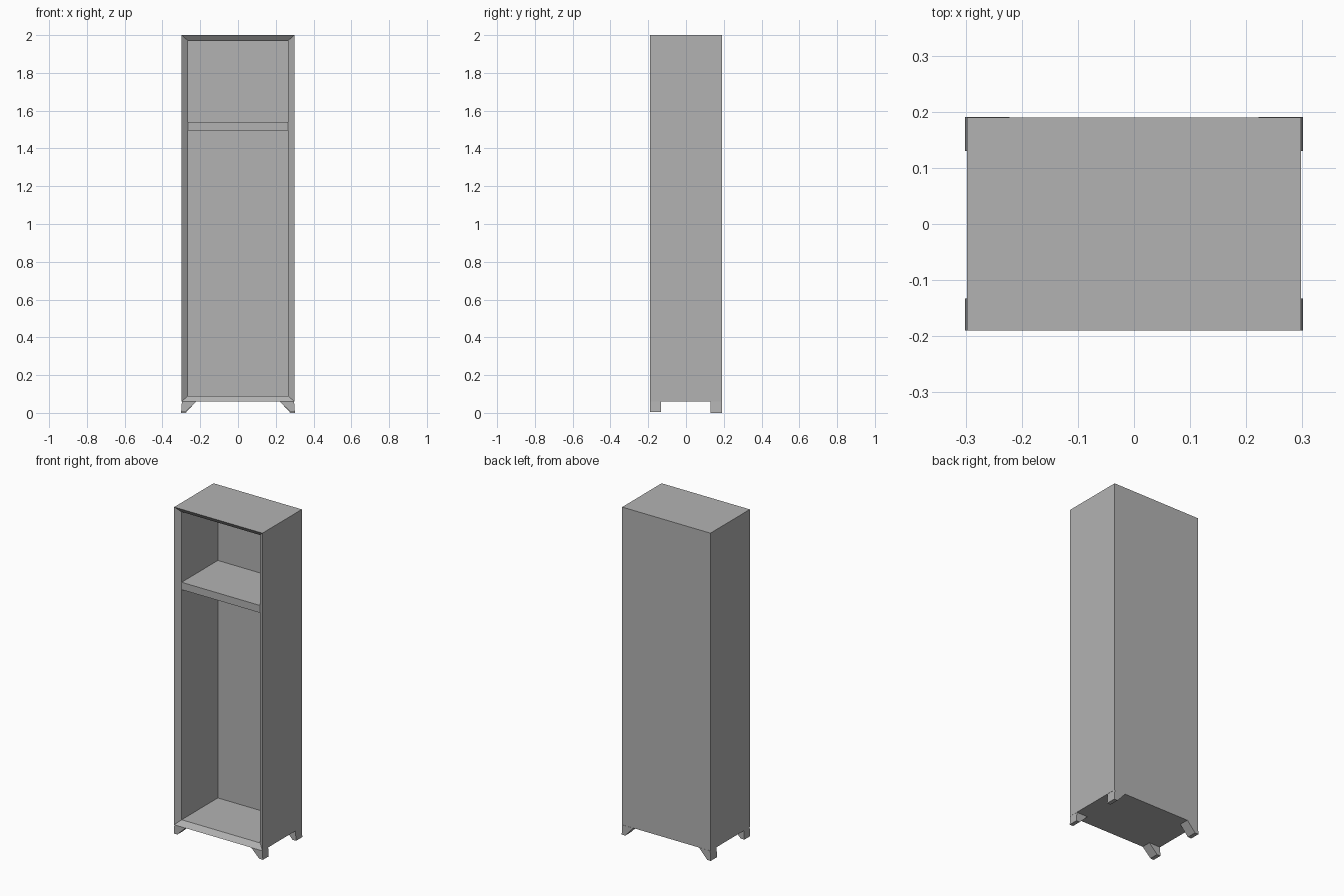
import bpy
import bmesh

cube = bpy.data.objects.get("Cube")
if cube:
    bpy.data.objects.remove(cube, do_unlink=True)

grey = bpy.data.materials.new("plain grey")
grey.use_nodes = True
colour = (0.45, 0.45, 0.45, 1)
grey.diffuse_color = colour
grey.node_tree.nodes["Principled BSDF"].inputs["Base Color"].default_value = colour


def loft(name, rings):
    """Skin a row of equal rings and cap both ends."""
    bm = bmesh.new()
    rows = [[bm.verts.new(p) for p in ring] for ring in rings]
    n = len(rows[0])
    for a, b in zip(rows, rows[1:]):
        for i in range(n):
            j = (i + 1) % n
            bm.faces.new((a[i], a[j], b[j], b[i]))
    bm.faces.new(rows[0])
    bm.faces.new(rows[-1])
    bmesh.ops.recalc_face_normals(bm, faces=bm.faces)
    mesh = bpy.data.meshes.new(name)
    bm.to_mesh(mesh)
    bm.free()
    mesh.materials.append(grey)
    obj = bpy.data.objects.new(name, mesh)
    bpy.context.collection.objects.link(obj)
    return obj


def rect(half_width, low, high, y):
    return [(-half_width, y, low), (half_width, y, low),
            (half_width, y, high), (-half_width, y, high)]


# Cabinet shell: closed back, bevelled front rim, open hollow
width, depth, floor, top = 0.298, 0.19, 0.06, 2.0
inner, rim_y, back_y = 0.265, -0.165, 0.184
loft("cabinet_shell", [
    rect(width, floor, top, depth),
    rect(width, floor, top, -depth),
    rect(inner, floor + 0.03, top - 0.03, rim_y),
    rect(inner, floor + 0.03, top - 0.03, back_y),
])

# Shelf dividing the upper and lower compartments
loft("shelf", [rect(inner, 1.495, 1.54, rim_y), rect(inner, 1.495, 1.54, back_y)])

# Four feet with a slanted inner side
for side, sx in (("left", 1), ("right", -1)):
    for end, y0, y1, foot in (("front", -0.19, -0.133, 0.006),
                              ("back", 0.13, 0.191, 0.0)):
        profile = [(0.297, floor), (0.301, foot), (0.277, foot), (0.222, floor)]
        loft(f"{end}_{side}_foot",
             [[(sx * x, y, z) for x, z in profile] for y in (y0, y1)])
